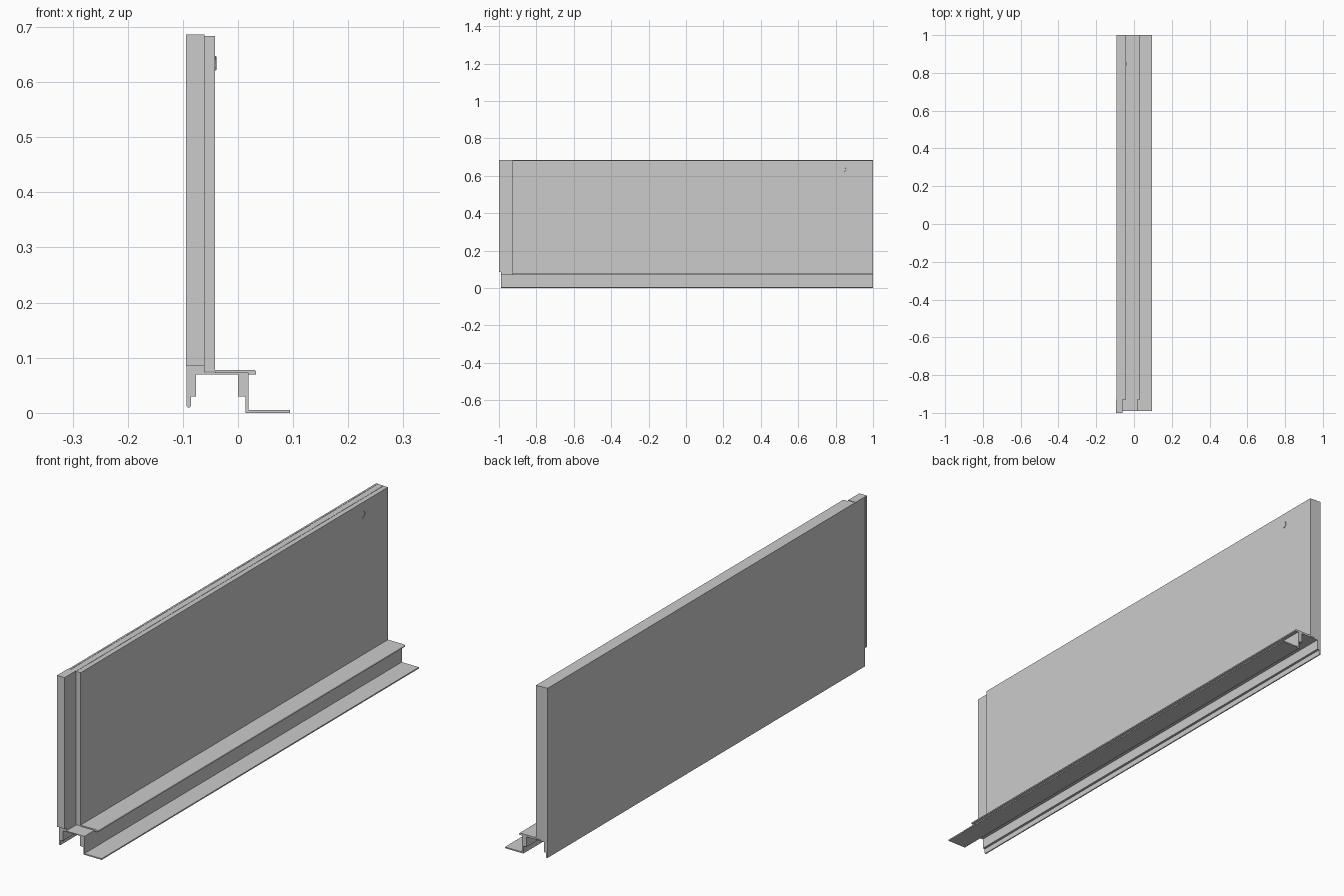
import bpy, bmesh, math

if "Cube" in bpy.data.objects:
    bpy.data.objects.remove(bpy.data.objects["Cube"])


def extrude_profile(name, points, y0, y1):
    """Closed x/z outline swept along y."""
    bm = bmesh.new()
    face = bm.faces.new([bm.verts.new((x, y0, z)) for x, z in points])
    ext = bmesh.ops.extrude_face_region(bm, geom=[face])
    verts = [v for v in ext["geom"] if isinstance(v, bmesh.types.BMVert)]
    bmesh.ops.translate(bm, verts=verts, vec=(0, y1 - y0, 0))
    bmesh.ops.recalc_face_normals(bm, faces=bm.faces)
    mesh = bpy.data.meshes.new(name)
    bm.to_mesh(mesh)
    bm.free()
    obj = bpy.data.objects.new(name, mesh)
    bpy.context.collection.objects.link(obj)
    return obj


def box(name, x0, x1, y0, y1, z0, z1):
    return extrude_profile(name, [(x0, z0), (x1, z0), (x1, z1), (x0, z1)], y0, y1)


# Rear skin, running down past the base as a drip leg
extrude_profile("rear_skin", [
    (-0.093, 0.013), (-0.091, 0.010), (-0.087, 0.010), (-0.0855, 0.013),
    (-0.0855, 0.685), (-0.093, 0.685)], -0.99, 1)

# Core board behind the front panel, leaving a rebate at the front end
box("core_board", -0.0855, -0.061, -0.99, 1, 0.073, 0.684)

# Edge trim closing the front end of the core
box("end_trim", -0.0945, -0.061, -1, -0.99, 0.085, 0.686)
box("trim_top_flange", -0.0945, -0.061, -0.99, -0.93, 0.684, 0.686)

# Front panel
box("front_panel", -0.061, -0.0415, -0.928, 1, 0.075, 0.683)

# Folded base rail: stepped leg, bridge, block, web and floor flange
extrude_profile("base_rail", [
    (-0.0855, 0.030), (-0.076, 0.030), (-0.076, 0.070), (0.0, 0.070),
    (0.0, 0.030), (0.014, 0.030), (0.014, 0.0), (0.0945, 0.0),
    (0.0945, 0.005), (0.019, 0.005), (0.019, 0.0735), (-0.0855, 0.0735)], -0.99, 1)

# Ledge strip with a rounded, turned-down nose
nose = [(0.028 + 0.005 * math.sin(a), 0.073 + 0.005 * math.cos(a))
        for a in (math.radians(15 * i) for i in range(7))]
extrude_profile("ledge_strip", [
    (-0.0415, 0.078), *nose, (0.033, 0.070), (0.019, 0.070),
    (0.019, 0.0735), (-0.0415, 0.0735)], -0.928, 1)

# Small curved mark on the front panel
curve = bpy.data.curves.new("panel_hook", "CURVE")
curve.dimensions = "3D"
curve.bevel_depth = 0.0015
curve.bevel_resolution = 1
curve.use_fill_caps = True
arc = curve.splines.new("POLY")
arc.points.add(8)
for i, p in enumerate(arc.points):
    a = math.radians(-100 + 160 * i / 8)
    p.co = (-0.0408, 0.842 + 0.012 * math.cos(a), 0.635 + 0.013 * math.sin(a), 1)
bpy.context.collection.objects.link(bpy.data.objects.new("panel_hook", curve))
